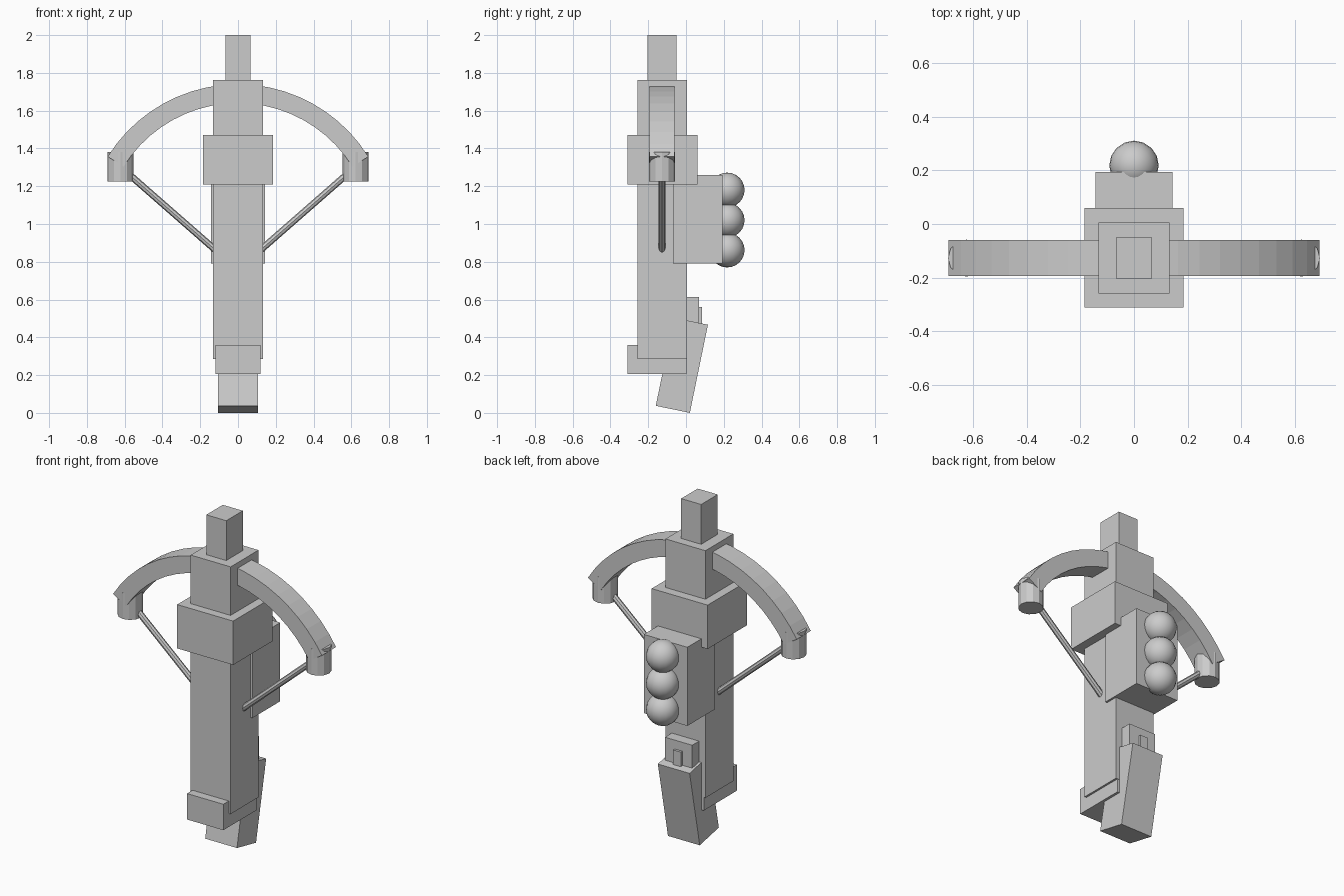
import bpy, bmesh, math
from mathutils import Vector, Matrix

if "Cube" in bpy.data.objects:
    bpy.data.objects.remove(bpy.data.objects["Cube"])

MID_Y = -0.127  # depth centre of bow and barrel


def add(name, bm):
    bmesh.ops.recalc_face_normals(bm, faces=bm.faces)
    me = bpy.data.meshes.new(name)
    bm.to_mesh(me)
    bm.free()
    ob = bpy.data.objects.new(name, me)
    bpy.context.collection.objects.link(ob)
    return ob


def box(name, half_x, y0, y1, z0, z1):
    bm = bmesh.new()
    bmesh.ops.create_cube(bm, size=1)
    bmesh.ops.scale(bm, vec=(2 * half_x, y1 - y0, z1 - z0), verts=bm.verts)
    bmesh.ops.translate(bm, vec=(0, (y0 + y1) / 2, (z0 + z1) / 2), verts=bm.verts)
    return add(name, bm)


def rod(name, a, b, radius, sides):
    a, b = Vector(a), Vector(b)
    d = b - a
    m = Matrix.Translation((a + b) / 2) @ d.to_track_quat('Z', 'Y').to_matrix().to_4x4()
    bm = bmesh.new()
    bmesh.ops.create_cone(bm, cap_ends=True, segments=sides, radius1=radius,
                          radius2=radius, depth=d.length, matrix=m)
    return add(name, bm)


# Stock, barrel, collar and butt
box("stock", 0.132, -0.258, 0.005, 0.285, 1.762)
box("barrel", 0.066, -0.205, -0.049, 1.70, 2.0)
box("collar", 0.185, -0.31, 0.06, 1.21, 1.472)
box("butt_plate", 0.12, -0.31, 0.003, 0.205, 0.36)

# Ammunition box with three balls
box("magazine", 0.144, -0.07, 0.193, 0.79, 1.26)
for i, z in enumerate((1.18, 1.02, 0.862)):
    bm = bmesh.new()
    bmesh.ops.create_uvsphere(bm, u_segments=16, v_segments=12, radius=0.092,
                              matrix=Matrix.Translation((0, 0.218, z)))
    for f in bm.faces:
        f.smooth = True
    add(f"ball_{i + 1}", bm)

# Trigger housing, trigger and slanted grip
box("trigger_housing", 0.09, -0.02, 0.07, 0.42, 0.613)
box("trigger", 0.025, 0.03, 0.085, 0.44, 0.56)
grip = box("grip", 0.105, -0.092, 0.092, -0.238, 0.238)
grip.location = (0, -0.022, 0.252)
grip.rotation_euler.x = math.radians(-11.6)

# Curved bow: arc band extruded in depth
cz, r_out, r_in, end, n = 0.927, 0.813, 0.713, math.radians(58.1), 20
bm = bmesh.new()
rings = []
for i in range(n + 1):
    t = -end + 2 * end * i / n
    rings.append([bm.verts.new((r * math.sin(t), y, cz + r * math.cos(t)))
                  for r, y in ((r_out, -0.193), (r_out, -0.06), (r_in, -0.06), (r_in, -0.193))])
for a, b in zip(rings, rings[1:]):
    for k in range(4):
        bm.faces.new((a[k], a[(k + 1) % 4], b[(k + 1) % 4], b[k]))
bm.faces.new(rings[0])
bm.faces.new(rings[-1])
add("bow", bm)

# Bow-tip pulleys and strings on both sides
for s, side in ((-1, "left"), (1, "right")):
    rod(f"pulley_{side}", (s * 0.623, MID_Y, 1.225), (s * 0.623, MID_Y, 1.38), 0.069, 12)
    rod(f"string_{side}", (s * 0.61, MID_Y, 1.292), (s * 0.08, MID_Y, 0.828), 0.018, 8)
